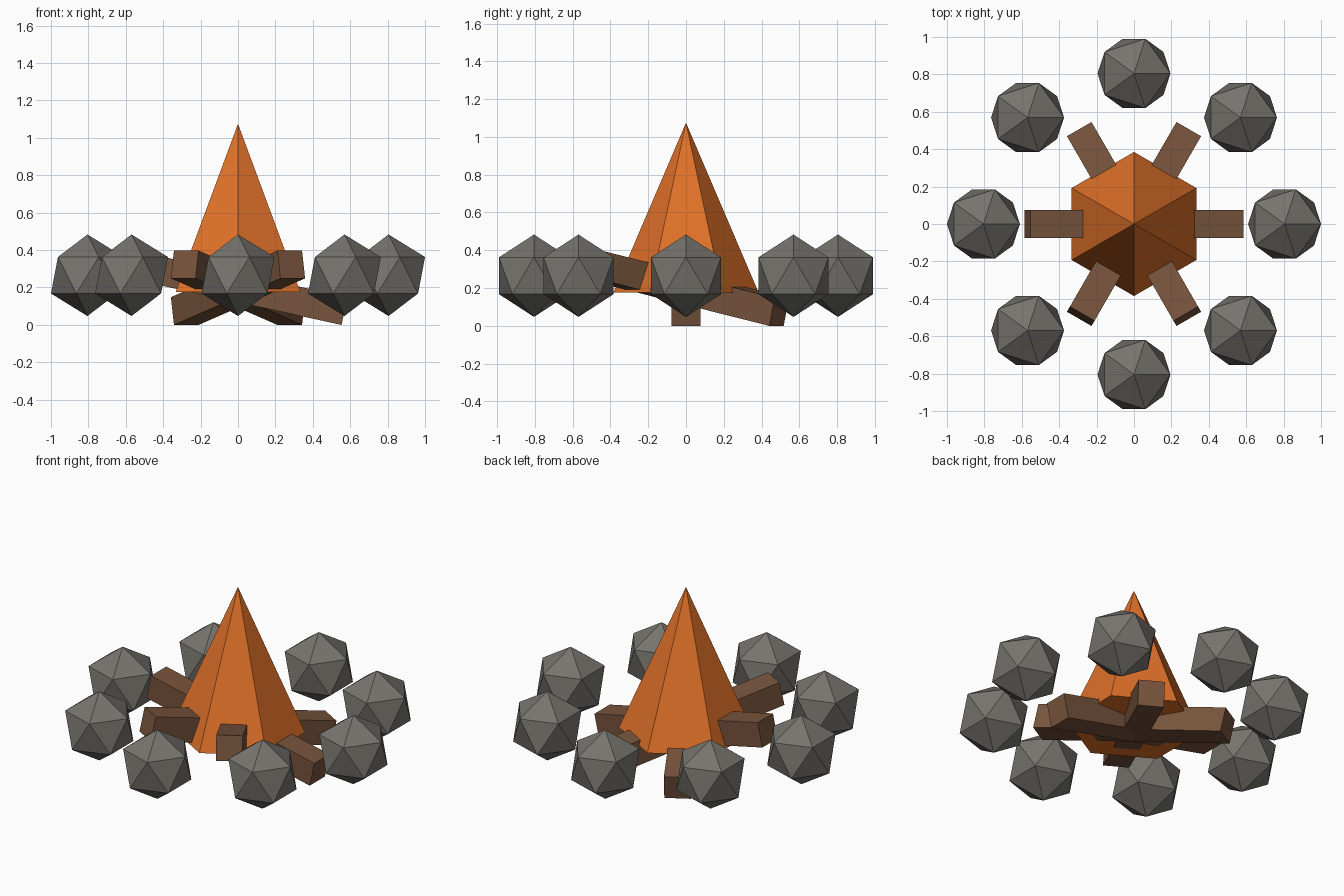
import bpy
from math import cos, sin, pi, radians

cube = bpy.data.objects.get("Cube")
if cube:
    bpy.data.objects.remove(cube, do_unlink=True)


def make_material(name, color):
    mat = bpy.data.materials.new(name)
    mat.use_nodes = True
    mat.diffuse_color = (*color, 1)
    mat.node_tree.nodes["Principled BSDF"].inputs["Base Color"].default_value = (*color, 1)
    return mat


def finish(name, mat):
    obj = bpy.context.object
    obj.name = name
    obj.data.materials.append(mat)
    return obj


stone = make_material("stone_grey", (0.18, 0.174, 0.153))
wood = make_material("wood_brown", (0.185, 0.088, 0.045))
fire = make_material("flame_orange", (0.75, 0.165, 0.022))

# Ring of faceted stones
RING, STONES = 0.805, 8
for i in range(STONES):
    a = 2 * pi * i / STONES
    bpy.ops.mesh.primitive_ico_sphere_add(
        subdivisions=1, radius=0.218,
        location=(RING * cos(a), RING * sin(a), 0.265))
    finish(f"stone_{i + 1}", stone)

# Crossed logs, each sloping down along its own direction
for i in range(3):
    bpy.ops.mesh.primitive_cube_add(
        size=1, location=(0, 0, 0.198),
        rotation=(0, 0.215, radians(60 * i)))
    log = finish(f"log_{i + 1}", wood)
    log.scale = (1.166, 0.152, 0.152)

# Six-sided flame
bpy.ops.mesh.primitive_cone_add(
    vertices=6, radius1=0.385, radius2=0, depth=0.9, location=(0, 0, 0.625))
finish("flame", fire)
